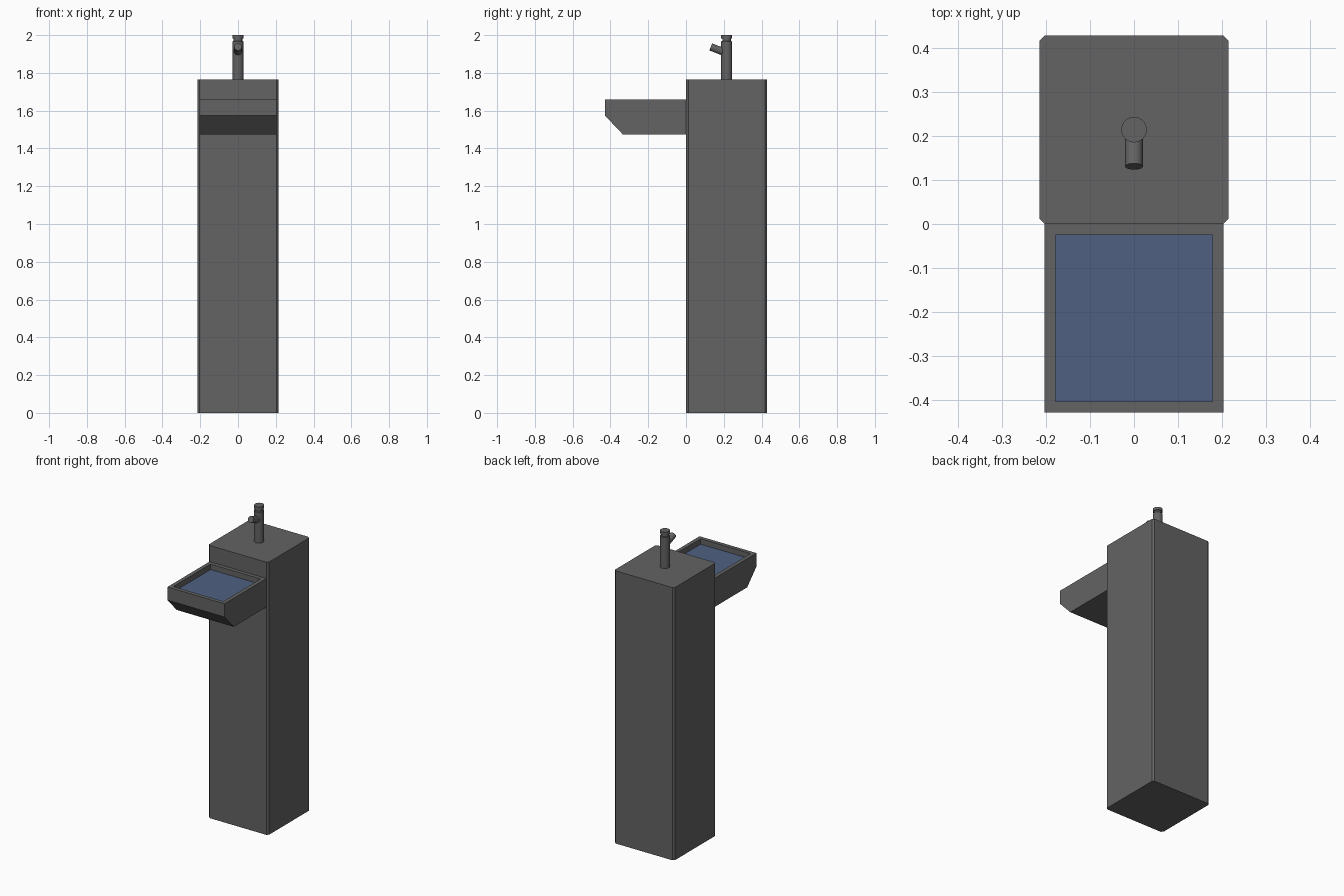
import bpy, bmesh, math
from mathutils import Vector

if "Cube" in bpy.data.objects:
    bpy.data.objects.remove(bpy.data.objects["Cube"], do_unlink=True)


def material(name, rgb):
    m = bpy.data.materials.new(name)
    m.use_nodes = True
    m.diffuse_color = (*rgb, 1)
    m.node_tree.nodes["Principled BSDF"].inputs["Base Color"].default_value = (*rgb, 1)
    return m


steel = material("dark grey metal", (0.125, 0.125, 0.125))
water = material("water blue", (0.078, 0.117, 0.225))


def add_object(name, bm, mats, smooth=False):
    bmesh.ops.recalc_face_normals(bm, faces=bm.faces)
    mesh = bpy.data.meshes.new(name)
    bm.to_mesh(mesh)
    bm.free()
    for m in mats:
        mesh.materials.append(m)
    ob = bpy.data.objects.new(name, mesh)
    bpy.context.collection.objects.link(ob)
    if smooth:
        bpy.ops.object.select_all(action="DESELECT")
        ob.select_set(True)
        bpy.context.view_layer.objects.active = ob
        bpy.ops.object.shade_smooth_by_angle(angle=math.radians(30))
    return ob


def prism(points, offset):
    """Closed profile extruded along an offset."""
    bm = bmesh.new()
    face = bm.faces.new([bm.verts.new(p) for p in points])
    ext = bmesh.ops.extrude_face_region(bm, geom=[face], use_keep_orig=True)
    verts = [g for g in ext["geom"] if isinstance(g, bmesh.types.BMVert)]
    bmesh.ops.translate(bm, verts=verts, vec=offset)
    bmesh.ops.recalc_face_normals(bm, faces=bm.faces)
    return bm


def lathe(name, profile, origin, axis, sides=32):
    """Turned solid from (radius, height) rings, set along an axis."""
    bm = bmesh.new()
    rings = []
    for r, h in profile:
        rings.append([bm.verts.new((r * math.cos(a), r * math.sin(a), h))
                      for a in (math.tau * i / sides for i in range(sides))])
    for low, high in zip(rings, rings[1:]):
        for i in range(sides):
            j = (i + 1) % sides
            bm.faces.new((low[i], low[j], high[j], high[i]))
    bm.faces.new(rings[0])
    bm.faces.new(rings[-1])
    ob = add_object(name, bm, [steel], smooth=True)
    ob.location = origin
    ob.rotation_mode = "QUATERNION"
    ob.rotation_quaternion = Vector(axis).to_track_quat("Z", "Y")
    return ob


# Pedestal column with chamfered upright edges
W, H = 0.215, 1.765
bm = prism([(-W, 0, 0), (W, 0, 0), (W, 2 * W, 0), (-W, 2 * W, 0)], (0, 0, H))
upright = [e for e in bm.edges if abs(e.verts[0].co.z - e.verts[1].co.z) > 1]
bmesh.ops.bevel(bm, geom=upright, offset=0.012, segments=1, affect="EDGES")
add_object("column", bm, [steel])

# Basin: side profile extruded across, top recessed to the water
B = 0.204
side = [(0, 1.475), (-0.335, 1.475), (-0.43, 1.575), (-0.43, 1.66), (0, 1.66)]
bm = prism([(-B, y, z) for y, z in side], (2 * B, 0, 0))
top = max(bm.faces, key=lambda f: f.calc_center_median().z)
bmesh.ops.inset_region(bm, faces=[top], thickness=0.025, use_even_offset=True)
ext = bmesh.ops.extrude_discrete_faces(bm, faces=[top])
floor = ext["faces"][0]
bmesh.ops.translate(bm, verts=floor.verts, vec=(0, 0, -0.035))
floor.material_index = 1
add_object("basin", bm, [steel, water])

# Tap: stem with narrow neck and push button, plus the raised spout
lathe("tap_stem", [(0.029, 0), (0.029, 0.2), (0.026, 0.204), (0.023, 0.204),
                   (0.023, 0.216), (0.029, 0.216), (0.029, 0.235)],
      (0, W, H), (0, 0, 1))
lathe("tap_spout", [(0.02, 0), (0.02, 0.09)], (0, W, 1.905), (0, -0.93, 0.36))
